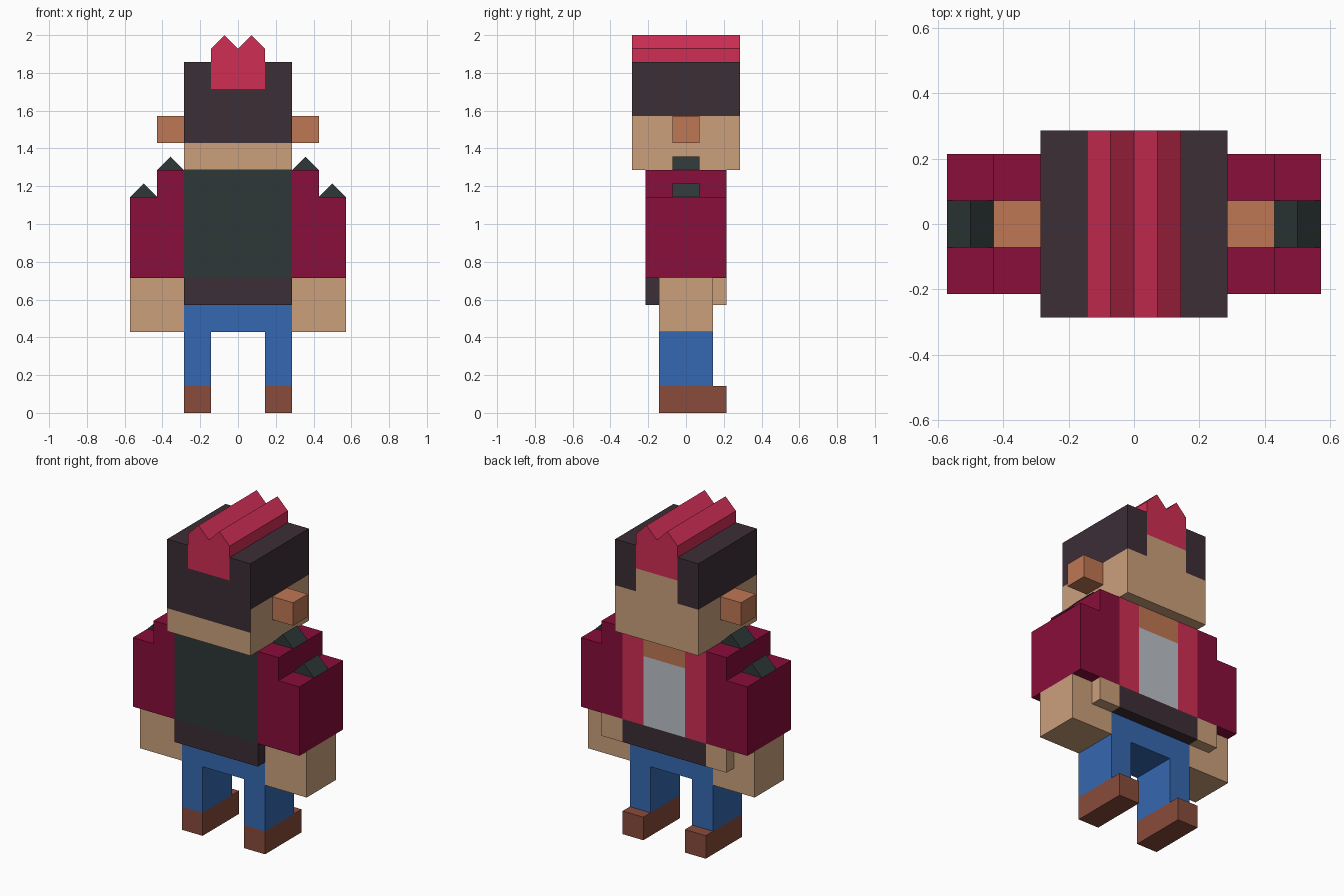
import bpy
import bmesh
from mathutils import Vector

cube = bpy.data.objects.get("Cube")
if cube:
    bpy.data.objects.remove(cube, do_unlink=True)

U = 1 / 7  # one block of the design, in scene units


def material(name, r, g, b):
    linear = [((c / 255 + 0.055) / 1.055) ** 2.4 for c in (r, g, b)] + [1]
    mat = bpy.data.materials.new(name)
    mat.use_nodes = True
    mat.diffuse_color = linear
    mat.node_tree.nodes["Principled BSDF"].inputs["Base Color"].default_value = linear
    return mat


SKIN = material("skin", 204, 160, 124)
DARK_SKIN = material("dark skin", 191, 119, 83)
HAIR = material("dark brown", 60, 46, 54)
CRIMSON = material("crimson", 207, 46, 84)
MAROON = material("maroon", 136, 14, 58)
GREEN = material("dark green", 46, 55, 55)
GREY = material("pale grey", 188, 194, 200)
BLUE = material("blue", 53, 104, 177)
LEATHER = material("shoe brown", 136, 76, 59)


def prism(name, profile, y0, y1, mats, side=1, cuts=(), rule=None):
    """Extrude an x-z profile along y; cut it by planes and colour by a rule."""
    bm = bmesh.new()
    face = bm.faces.new([bm.verts.new((side * x * U, y0 * U, z * U)) for x, z in profile])
    moved = bmesh.ops.extrude_face_region(bm, geom=[face])["geom"]
    bmesh.ops.translate(bm, vec=(0, (y1 - y0) * U, 0),
                        verts=[v for v in moved if isinstance(v, bmesh.types.BMVert)])
    bmesh.ops.recalc_face_normals(bm, faces=bm.faces)
    for axis, value in cuts:
        normal = Vector((axis == "x", 0, axis == "z"))
        bmesh.ops.bisect_plane(bm, geom=bm.verts[:] + bm.edges[:] + bm.faces[:],
                               plane_co=normal * value * U, plane_no=normal)
    if rule:
        bm.normal_update()
        for f in bm.faces:
            f.material_index = rule(f.calc_center_median() / U, f.normal)
    mesh = bpy.data.meshes.new(name)
    bm.to_mesh(mesh)
    bm.free()
    for mat in mats:
        mesh.materials.append(mat)
    obj = bpy.data.objects.new(name, mesh)
    bpy.context.collection.objects.link(obj)
    return obj


def box(name, x0, x1, y0, y1, z0, z1, *mats, **options):
    return prism(name, [(x0, z0), (x1, z0), (x1, z1), (x0, z1)], y0, y1, mats, **options)


def spike(name, x, z, side):
    prism(name, [(x, z), (x + 1, z), (x + 0.5, z + 0.5)], -0.5, 0.5, [GREEN], side=side)


# Head: skin, hair cap and crest base
def head_colour(c, n):
    if abs(c.x) < 1 and c.z > 12:
        return 2
    if n.y < -0.5:
        return int(c.z > 10)
    if n.y > 0.5:
        return int(abs(c.x) > 1 and c.z > 11)
    return int(c.z > 11)


box("head", -2, 2, -2, 2, 9, 13, SKIN, HAIR, CRIMSON,
    cuts=[("x", -1), ("x", 1), ("z", 10), ("z", 11), ("z", 12)], rule=head_colour)
prism("hair_crest", [(-1, 13), (1, 13), (1, 13.5), (0.5, 14), (0, 13.5), (-0.5, 14), (-1, 13.5)],
      -2, 2, [CRIMSON])


# Torso: plain back panel, open jacket over shirt and bare neck
def torso_colour(c, n):
    if n.y < -0.5:
        return 0
    if abs(c.x) > 1:
        return 1
    return 3 if c.z > 8 else 2


box("torso", -2, 2, -1.5, 1.5, 5, 9, GREEN, CRIMSON, GREY, DARK_SKIN,
    cuts=[("x", -1), ("x", 1), ("z", 8)], rule=torso_colour)
box("belt", -2, 2, -1.5, 1.5, 4, 5, HAIR)

# Trousers as one arch
prism("trousers", [(-2, 1), (-1, 1), (-1, 3), (1, 3), (1, 1), (2, 1), (2, 4), (-2, 4)],
      -1, 1, [BLUE])

# Paired parts
for label, side in (("left", 1), ("right", -1)):
    box(label + "_ear", 2, 3, -0.5, 0.5, 10, 11, DARK_SKIN, side=side)
    prism(label + "_sleeve", [(2, 5), (4, 5), (4, 8), (3, 8), (3, 9), (2, 9)],
          -1.5, 1.5, [MAROON], side=side)
    spike(label + "_inner_spike", 2, 9, side)
    spike(label + "_outer_spike", 3, 8, side)
    box(label + "_hand", 2, 4, -1, 1, 3, 5, SKIN, side=side)
    box(label + "_thumb", 2, 3, 1, 1.5, 4, 5, SKIN, side=side)
    box(label + "_shoe", 1, 2, -1, 1.5, 0, 1, LEATHER, side=side)
